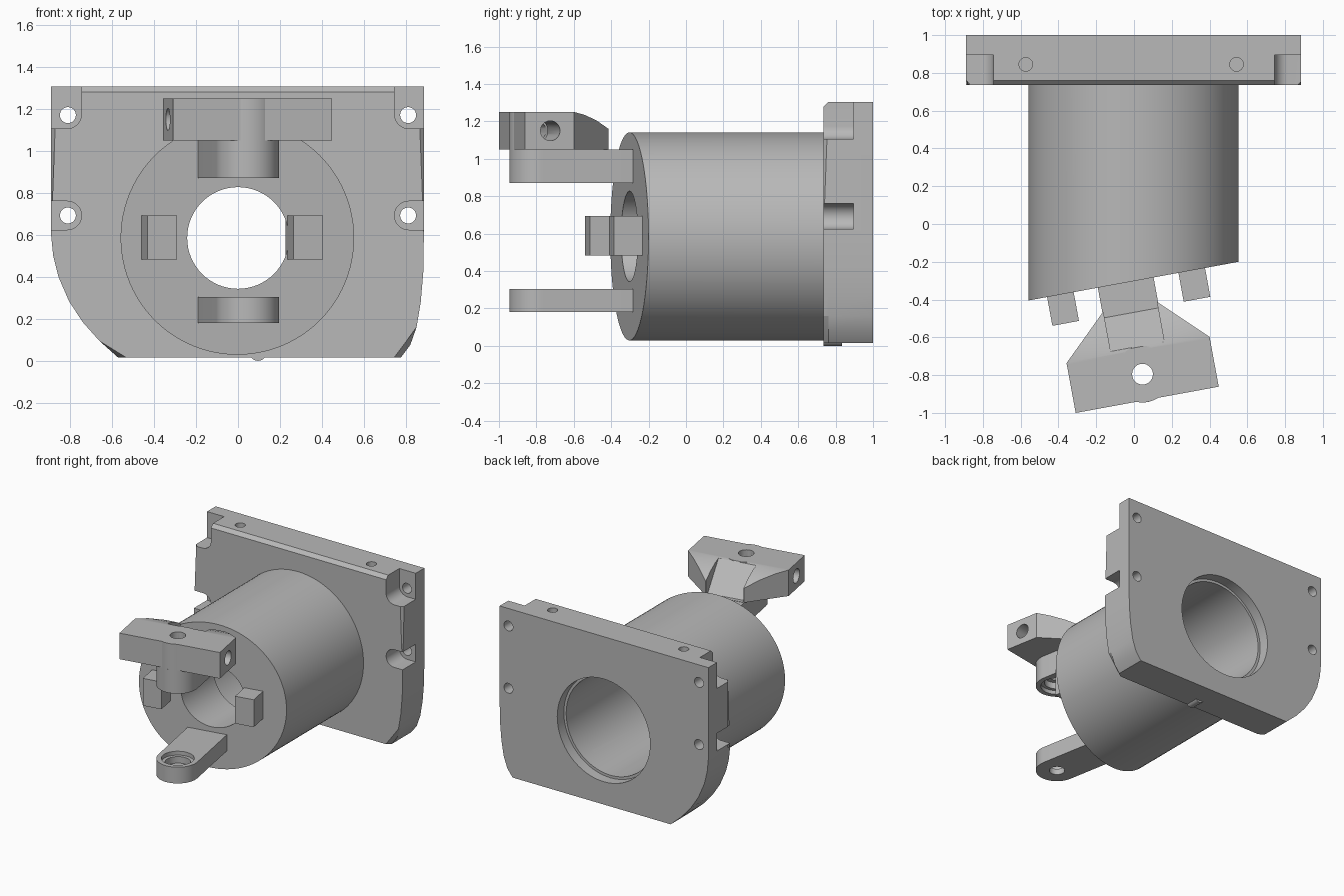
import bpy
import bmesh
from math import sin, cos, pi, radians
from mathutils import Matrix, Vector

cube = bpy.data.objects.get("Cube")
if cube:
    bpy.data.objects.remove(cube, do_unlink=True)

grey = bpy.data.materials.new("machined grey")
grey.use_nodes = True
GREY = (0.48, 0.48, 0.48, 1)
grey.diffuse_color = GREY
grey.node_tree.nodes["Principled BSDF"].inputs["Base Color"].default_value = GREY

TILT = radians(10.4)
AXIS_Z = 0.585
# Local frame of the tilted nose: origin on the pivot hole, +y towards the body
NOSE = Matrix.Translation((0.045, -0.795, 0)) @ Matrix.Rotation(TILT, 4, 'Z')


def finish(name, bm, matrix=None):
    if matrix:
        bm.transform(matrix)
    bmesh.ops.recalc_face_normals(bm, faces=bm.faces)
    mesh = bpy.data.meshes.new(name)
    bm.to_mesh(mesh)
    bm.free()
    obj = bpy.data.objects.new(name, mesh)
    bpy.context.collection.objects.link(obj)
    mesh.materials.append(grey)
    return obj


def prism_bm(outline, axis, a, b):
    """Extrude a 2D outline along an axis from a to b."""
    place = {'X': lambda p, d: (d, p[0], p[1]),
             'Y': lambda p, d: (p[0], d, p[1]),
             'Z': lambda p, d: (p[0], p[1], d)}[axis]
    bm = bmesh.new()
    near = [bm.verts.new(place(p, a)) for p in outline]
    far = [bm.verts.new(place(p, b)) for p in outline]
    n = len(outline)
    bm.faces.new(near)
    bm.faces.new(far)
    for i in range(n):
        j = (i + 1) % n
        bm.faces.new((near[i], near[j], far[j], far[i]))
    return bm


def prism(name, outline, axis, a, b, matrix=None):
    return finish(name, prism_bm(outline, axis, a, b), matrix)


def arc(cx, cy, r, start=0, end=2 * pi, n=32, closed=False):
    steps = n - 1 if closed else n
    return [(cx + r * cos(start + (end - start) * i / steps),
             cy + r * sin(start + (end - start) * i / steps)) for i in range(n)]


def rod(cx, cy, r, axis, a, b, matrix=None, n=32):
    return prism("cutter", arc(cx, cy, r, n=n), axis, a, b, matrix)


def rect(x0, x1, y0, y1):
    return [(x0, y0), (x1, y0), (x1, y1), (x0, y1)]


def combine(obj, tools, operation='DIFFERENCE'):
    bpy.context.view_layer.objects.active = obj
    for tool in tools:
        tool.hide_render = True
        mod = obj.modifiers.new("cut", 'BOOLEAN')
        mod.operation = operation
        mod.solver = 'EXACT'
        mod.object = tool
        bpy.ops.object.modifier_apply(modifier=mod.name)
        bpy.data.objects.remove(tool, do_unlink=True)


# Mounting plate with a chamfered front edge
outline = [(-0.89, 1.305), (-0.89, 0.6), (-0.88, 0.5), (-0.855, 0.4),
           (-0.805, 0.285), (-0.74, 0.185), (-0.66, 0.095), (-0.57, 0.015),
           (0.775, 0.015), (0.82, 0.075), (0.85, 0.16), (0.87, 0.28),
           (0.882, 0.42), (0.885, 0.6), (0.885, 1.305)]
bm = prism_bm(outline, 'Y', 0.735, 1.0)
rim = [e for e in bm.edges
       if all(v.co.y < 0.8 for v in e.verts) and any(v.co.z > 0.02 for v in e.verts)]
bmesh.ops.bevel(bm, geom=rim, offset=0.026, segments=1, affect='EDGES')
plate = finish("mounting_plate", bm)

cutters = []
for s in (-1, 1):
    # Rounded corner pocket and side slot, each around a screw hole
    pocket = arc(0.815, 1.175, 0.07, -pi / 2, -pi, 10, True)
    pocket = [(s * x, z) for x, z in pocket + [(0.745, 1.4), (1, 1.4), (1, 1.105)]]
    slot = arc(0.813, 0.692, 0.068, pi / 2, 1.5 * pi, 16, True)
    slot = [(s * x, z) for x, z in slot + [(1, 0.624), (1, 0.76)]]
    cutters.append(prism("cutter", pocket, 'Y', 0.6, 0.895))
    cutters.append(prism("cutter", slot, 'Y', 0.6, 0.895))
    for z in (1.17, 0.692):
        cutters.append(rod(s * 0.81, z, 0.038, 'Y', 0.6, 1.2))
    # Blind screw holes in the top edge
    cutters.append(rod(-0.015 + s * 0.558, 0.845, 0.036, 'Z', 1.1, 1.5))
cutters.append(rod(0, AXIS_Z, 0.395, 'Y', 0.5, 1.2, n=64))
combine(plate, cutters)

# Small pin under the plate
prism("bottom_pin", arc(0.095, 0.04, 0.04, n=24), 'Y', 0.735, 0.835)

# Hollow barrel with a slanted front face
bm = prism_bm(arc(-0.003, AXIS_Z, 0.556, n=96), 'Y', -0.302, 0.8)
for v in bm.verts:
    if v.co.y < 0:
        v.co.y += 0.184 * v.co.x
barrel = finish("barrel", bm)
combine(barrel, [rod(0, AXIS_Z, 0.242, 'Y', -1, 0.5, n=64),
                 rod(0, AXIS_Z, 0.375, 'Y', 0.05, 0.92, n=64)])
# Retaining ring behind the counterbore
ring = prism("bore_step", arc(0, AXIS_Z, 0.41, n=64), 'Y', 0.77, 0.92)
combine(ring, [rod(0, AXIS_Z, 0.375, 'Y', 0.5, 1.2, n=64)])

# Hinge arms: rounded ends with stepped bearing pockets facing each other
arm_outline = arc(0, 0, 0.15, pi, 2 * pi, 24, True) + [(0.15, 0.55), (-0.15, 0.55)]
for name, z0, z1, mouth, inward in (("lower_arm", 0.18, 0.305, 0.305, -1),
                                    ("upper_arm", 0.87, 1.05, 0.87, 1)):
    arm = prism(name, arm_outline, 'Z', z0, z1, NOSE)
    combine(arm, [rod(0, 0, 0.055, 'Z', z0 - 0.1, z1 + 0.1, NOSE)] +
            [rod(0, 0, r, 'Z', *sorted((mouth - inward * 0.05, mouth + inward * d)), NOSE)
             for r, d in ((0.115, 0.03), (0.09, 0.08))])

# Cross block with tapering web, pivot boss and drilled holes
block = prism("cross_block", rect(-0.385, 0.385, -0.138, 0.13), 'Z', 1.05, 1.25, NOSE)
bm = prism_bm([(-0.385, 0.12), (-0.385, 0.13), (-0.148, 0.36),
               (0.148, 0.36), (0.385, 0.13), (0.385, 0.12)], 'Z', 1.05, 1.25)
web = finish("web", bm, NOSE)
# Rounded fall of the web towards the barrel
fall = [(0.13, 1.25), (0.2, 1.235), (0.28, 1.205), (0.36, 1.16),
        (0.5, 1.16), (0.5, 1.4), (0.13, 1.4)]
combine(web, [prism("cutter", fall, 'X', -0.6, 0.6, NOSE)])
combine(block, [web, rod(0, 0, 0.15, 'Z', 1.05, 1.25, NOSE, 48)], 'UNION')
ramp = [(0.145, 1.25), (0.145, 1.4), (0.6, 1.4), (0.6, 1.052), (0.33, 1.052)]
combine(block, [prism("cutter", ramp, 'X', -0.144, 0.144, NOSE),
                rod(0, 0, 0.055, 'Z', 0.9, 1.4, NOSE),
                rod(0, 1.15, 0.053, 'X', -0.6, 0.6, NOSE)])

# Stop tabs on either side of the bore
for name, u0, u1 in (("right_tab", -0.423, -0.28), ("left_tab", 0.284, 0.427)):
    prism(name, rect(u0, u1, 0.338, 0.54), 'Z', 0.483, 0.693, NOSE)

# Smooth the round walls, keep machined edges crisp
bpy.ops.object.select_all(action='DESELECT')
for obj in bpy.context.collection.objects:
    if obj.type == 'MESH':
        obj.select_set(True)
        bpy.context.view_layer.objects.active = obj
bpy.ops.object.shade_smooth_by_angle(angle=radians(25))
